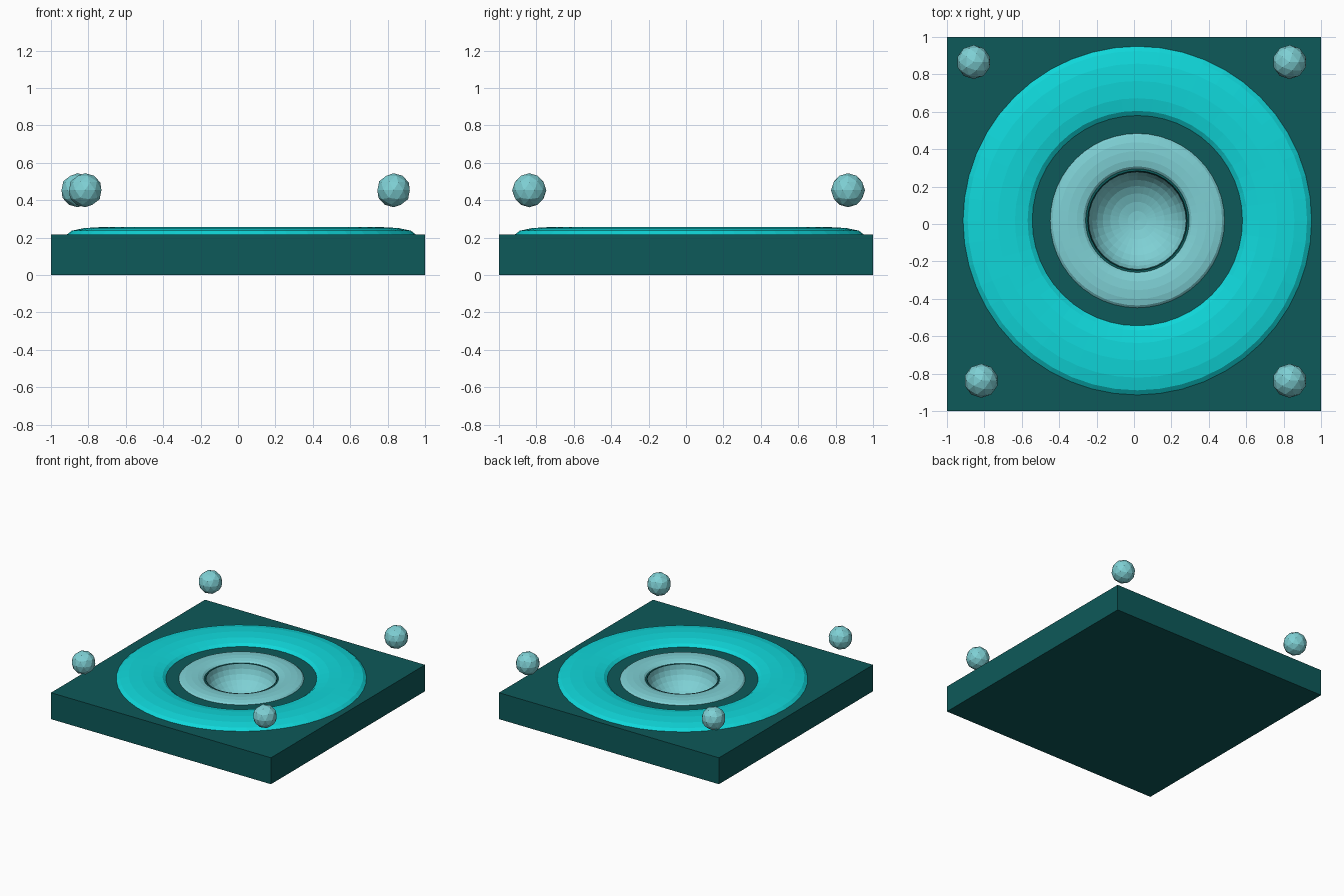
import bpy
import math

cube = bpy.data.objects.get("Cube")
if cube:
    bpy.data.objects.remove(cube, do_unlink=True)

CENTRE = 0.018   # the rings sit slightly off the middle of the slab
TOP = 0.217      # height of the slab


def make_material(name, rgb):
    mat = bpy.data.materials.new(name)
    mat.use_nodes = True
    colour = (*rgb, 1)
    mat.diffuse_color = colour
    mat.node_tree.nodes["Principled BSDF"].inputs["Base Color"].default_value = colour
    return mat


dark_teal = make_material("dark teal", (0.004, 0.1, 0.1))
bright_cyan = make_material("bright cyan", (0.005, 0.68, 0.7))
pale_cyan = make_material("pale cyan", (0.21, 0.63, 0.66))


def finish(name, mat):
    obj = bpy.context.object
    obj.name = name
    if mat:
        obj.data.materials.append(mat)
    return obj


def flat_ring(name, inner, outer, height, mat):
    """A squashed torus half sunk into the slab."""
    minor = (outer - inner) / 2
    bpy.ops.mesh.primitive_torus_add(
        major_segments=48, minor_segments=12,
        major_radius=(inner + outer) / 2, minor_radius=minor,
        location=(CENTRE, CENTRE, TOP))
    ring = finish(name, mat)
    ring.scale.z = height / minor
    return ring


# Square slab
bpy.ops.mesh.primitive_cube_add(size=1, location=(0, 0, TOP / 2))
slab = finish("slab", dark_teal)
slab.scale = (2, 2, TOP)

# Round hollow in the slab
bpy.ops.mesh.primitive_uv_sphere_add(segments=32, ring_count=16, radius=1,
                                     location=(CENTRE, CENTRE, TOP))
cutter = finish("hollow_cutter", dark_teal)
cutter.scale = (0.266, 0.266, 0.208)
cutter.hide_render = True
cutter.hide_set(True)
cut = slab.modifiers.new("hollow", "BOOLEAN")
cut.operation = "DIFFERENCE"
cut.solver = "EXACT"
cut.object = cutter
bpy.context.view_layer.objects.active = slab
bpy.ops.object.select_all(action="DESELECT")
slab.select_set(True)
bpy.ops.object.modifier_apply(modifier=cut.name)
bpy.data.objects.remove(cutter, do_unlink=True)

# Bowl lining the hollow, revolved from a quarter ellipse with normals inward
SIDES, STEPS = 32, 8
verts, faces = [(0, 0, -0.2)], []
for i in range(1, STEPS + 1):
    a = math.pi / 2 * i / STEPS
    for j in range(SIDES):
        t = math.tau * j / SIDES
        verts.append((0.262 * math.sin(a) * math.cos(t),
                      0.262 * math.sin(a) * math.sin(t), -0.2 * math.cos(a)))
for j in range(SIDES):
    k = (j + 1) % SIDES
    faces.append((0, 1 + j, 1 + k))
    for i in range(STEPS - 1):
        low, high = 1 + i * SIDES, 1 + (i + 1) * SIDES
        faces.append((low + j, high + j, high + k, low + k))
mesh = bpy.data.meshes.new("bowl")
mesh.from_pydata(verts, [], faces)
mesh.materials.append(pale_cyan)
bowl = bpy.data.objects.new("bowl", mesh)
bowl.location = (CENTRE, CENTRE, TOP)
bpy.context.collection.objects.link(bowl)

# Two concentric rings
flat_ring("outer_ring", 0.562, 0.932, 0.039, bright_cyan)
flat_ring("inner_ring", 0.277, 0.466, 0.022, pale_cyan)

# Floating balls above the corners
for name, x, y in (("front_right_ball", -0.817, -0.838),
                   ("front_left_ball", 0.832, -0.838),
                   ("back_right_ball", -0.857, 0.866),
                   ("back_left_ball", 0.832, 0.866)):
    bpy.ops.mesh.primitive_ico_sphere_add(subdivisions=2, radius=0.091,
                                          location=(x, y, 0.453))
    finish(name, pale_cyan)
